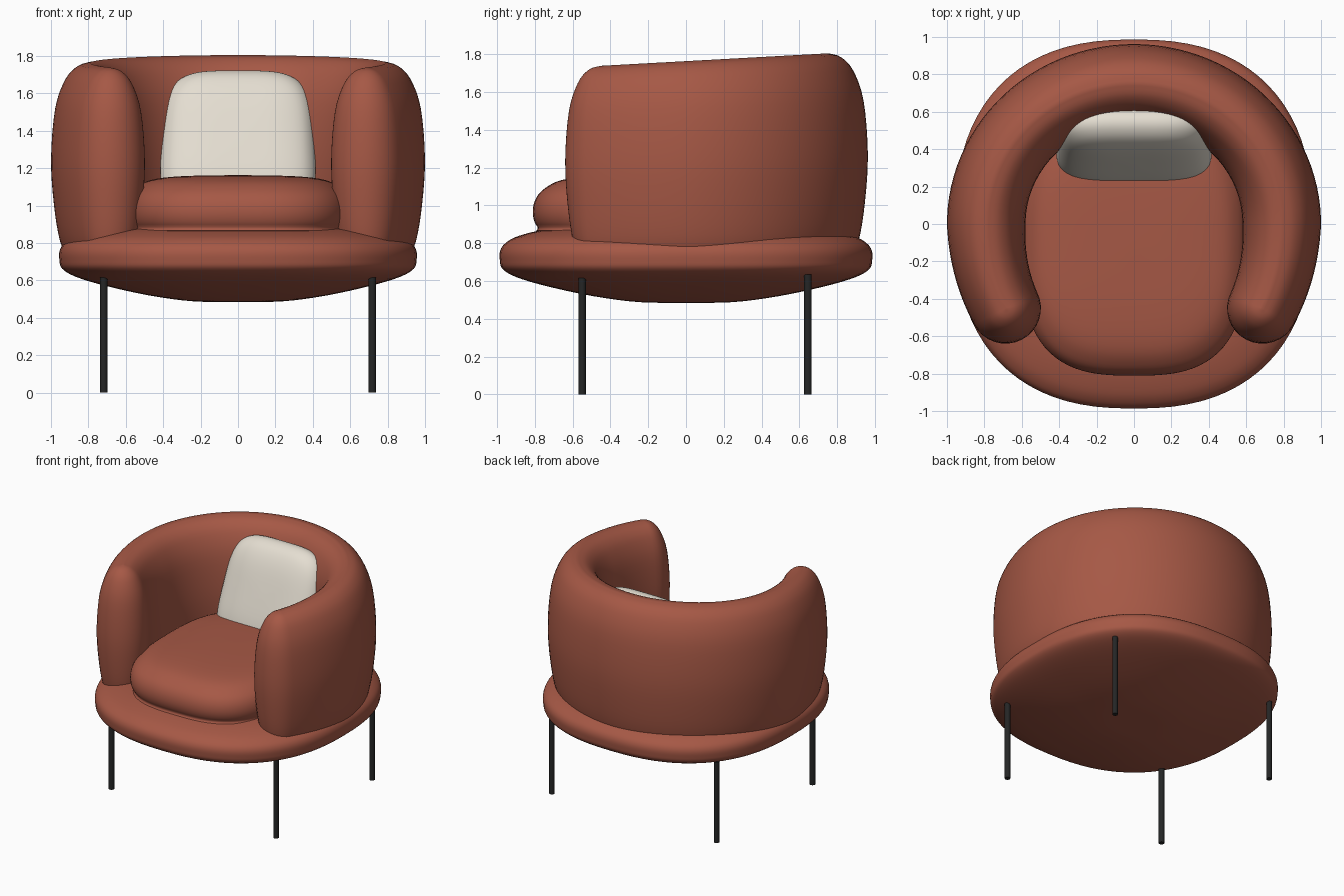
import bpy, bmesh, math
from mathutils import Vector, Matrix

old = bpy.data.objects.get("Cube")
if old:
    bpy.data.objects.remove(old, do_unlink=True)


def material(name, rgb):
    m = bpy.data.materials.new(name)
    m.use_nodes = True
    m.diffuse_color = (*rgb, 1)
    shader = m.node_tree.nodes["Principled BSDF"]
    shader.inputs["Base Color"].default_value = (*rgb, 1)
    shader.inputs["Roughness"].default_value = 0.8
    return m


terracotta = material("terracotta_fabric", (0.38, 0.098, 0.06))
cream = material("cream_fabric", (0.78, 0.73, 0.64))
black = material("black_metal", (0.018, 0.019, 0.019))


def smooth_curve(pts, steps=4):
    """Catmull-Rom curve through 2D profile points."""
    p = [Vector(q) for q in pts]
    p = [p[0]] + p + [p[-1]]
    out = []
    for a, b, c, d in zip(p, p[1:], p[2:], p[3:]):
        for i in range(steps):
            t = i / steps
            out.append(0.5 * (2 * b + (c - a) * t + (2 * a - 5 * b + 4 * c - d) * t * t
                              + (3 * b - a - 3 * c + d) * t ** 3))
    return out + [p[-1]]


def finish(ob):
    bpy.ops.object.select_all(action='DESELECT')
    ob.select_set(True)
    bpy.context.view_layer.objects.active = ob
    bpy.ops.object.shade_smooth_by_angle(angle=math.radians(50))


def skin(name, columns, mat):
    """Joins a closed loop of point columns into a smooth surface."""
    bm = bmesh.new()
    grid = [[bm.verts.new(p) for p in col] for col in columns]
    for i, col in enumerate(grid):
        nxt = grid[(i + 1) % len(grid)]
        for j in range(len(col) - 1):
            bm.faces.new((col[j], nxt[j], nxt[j + 1], col[j + 1]))
    bmesh.ops.remove_doubles(bm, verts=bm.verts, dist=0.0004)
    bmesh.ops.recalc_face_normals(bm, faces=bm.faces)
    me = bpy.data.meshes.new(name)
    bm.to_mesh(me)
    bm.free()
    ob = bpy.data.objects.new(name, me)
    bpy.context.collection.objects.link(ob)
    me.materials.append(mat)
    finish(ob)
    return ob


def pillow(name, profile, rx, ry, power, mat, taper=0.0, segments=80):
    """Rounded-square rings stacked along z, following (scale, height) points."""
    curve = smooth_curve(profile)
    columns = []
    for i in range(segments):
        a = 2 * math.pi * i / segments
        c, s = math.cos(a), math.sin(a)
        x = math.copysign(abs(c) ** (2 / power), c) * rx
        y = math.copysign(abs(s) ** (2 / power), s)
        columns.append([(x * k * (1 - taper * y * k), y * ry * k, z) for k, z in curve])
    return skin(name, columns, mat)


# Domed base
pillow("seat_base", [(0, .485), (.25, .488), (.5, .52), (.75, .573), (.91, .62), (.985, .663),
                     (1, .71), (.998, .76), (.97, .80), (.9, .838), (.75, .872), (.5, .886), (0, .888)],
       .955, .985, 2.42, terracotta)

# Seat cushion
seat = pillow("seat_cushion", [(0, .85), (.88, .855), (.965, .885), (1, .95), (.985, 1.025), (.92, 1.085),
                               (.78, 1.135), (.5, 1.157), (0, 1.163)], .605, .71, 2.9, terracotta)
seat.location.y = -.10

# Back cushion, leaning on the shell
cushion = pillow("back_cushion", [(0, -.13), (.5, -.125), (.8, -.1), (.95, -.055), (1, 0),
                                  (.95, .055), (.8, .1), (.5, .125), (0, .13)],
                 .41, .41, 4, cream, taper=.05)
cushion.matrix_world = (Matrix.Translation((0, .425, 1.332))
                        @ Matrix.Rotation(math.radians(90 - 20), 4, 'X'))


# Wraparound back and arms: one padded half profile carried around a U path
def path(a):
    c, s = math.cos(a), math.sin(a)
    if s > 0:
        return Vector((.79 * c, .752 * s, 0))
    return Vector((.79 * math.copysign(abs(c) ** .85, c), .85 * s, 0))


def outward(a):
    t = path(a + .001) - path(a - .001)
    return Vector((t.y, -t.x, 0)).normalized()


half = smooth_curve([(.10, .68), (.16, .80), (.195, 1.0), (.21, 1.24), (.188, 1.5),
                     (.135, 1.65), (.07, 1.72), (0, 1.74)])
start, end, steps, cap = math.radians(-32), math.radians(212), 72, 16
angles = [start + (end - start) * i / steps for i in range(steps + 1)]
spokes = [(path(a), outward(a)) for a in angles]
for k in range(1, cap):
    spokes.append((path(end), Matrix.Rotation(math.pi * k / cap, 3, 'Z') @ outward(end)))
spokes += [(path(a), -outward(a)) for a in reversed(angles)]
for k in range(1, cap):
    spokes.append((path(start), Matrix.Rotation(math.pi * k / cap, 3, 'Z') @ -outward(start)))

columns = []
for centre, direction in spokes:
    lift = .055 * (centre.y + .42)
    slim = 1 + .22 * min(centre.y, 0)  # arms narrow towards their ends
    columns.append([centre + direction * w * slim + Vector((0, 0, z + lift * (z - .68) / 1.06))
                    for w, z in half])
skin("wraparound_back", columns, terracotta)

# Four slim legs
for side, x in (("left", .718), ("right", -.718)):
    for place, y, top in (("front", -.55, .615), ("back", .645, .635)):
        bpy.ops.mesh.primitive_cylinder_add(vertices=24, radius=.02, depth=top,
                                            location=(x, y, top / 2))
        leg = bpy.context.object
        leg.name = f"{place}_{side}_leg"
        leg.data.materials.append(black)
        finish(leg)
